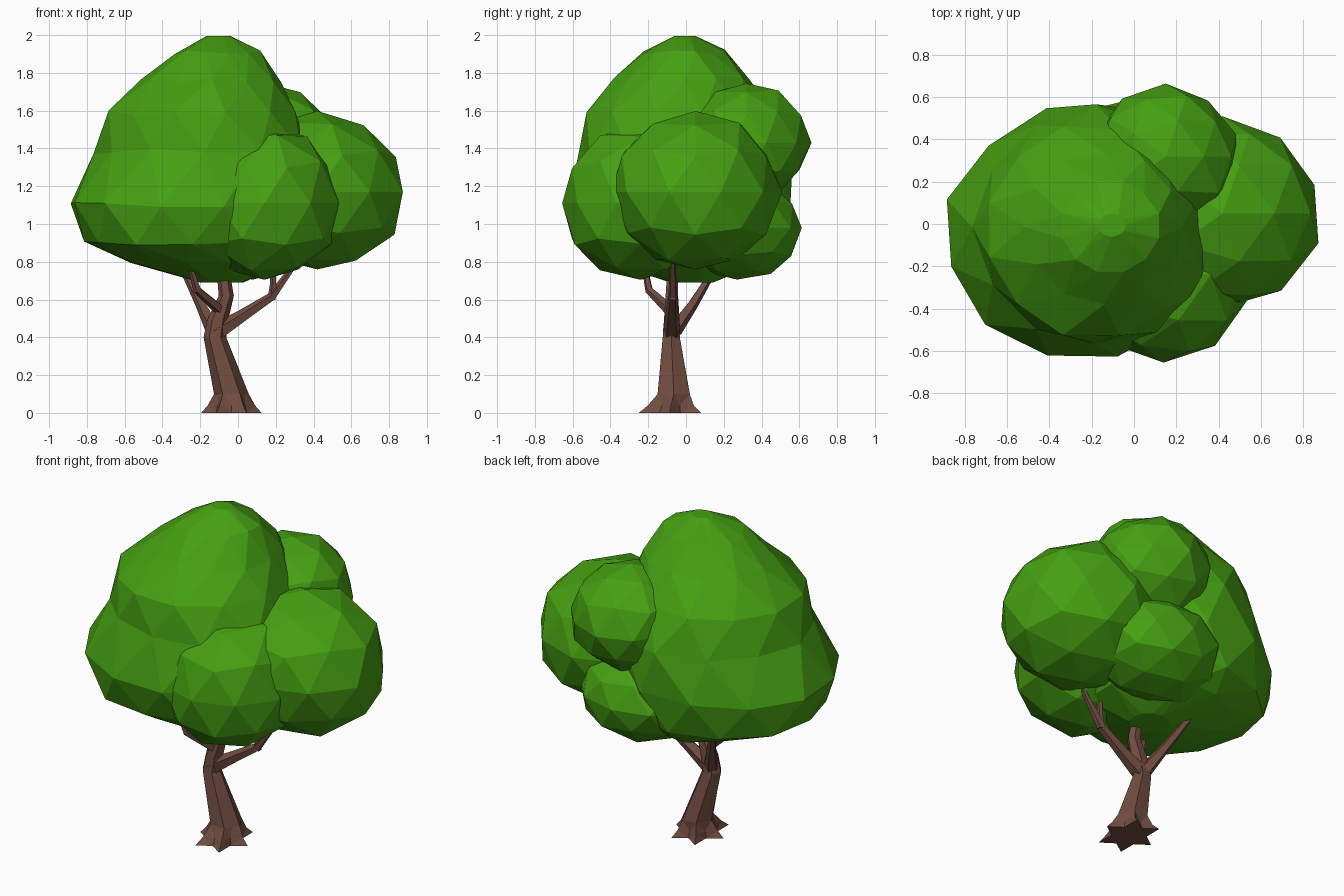
import bpy, bmesh, math, random
from mathutils import Vector

if "Cube" in bpy.data.objects:
    bpy.data.objects.remove(bpy.data.objects["Cube"])

random.seed(4)


def material(name, rgb):
    m = bpy.data.materials.new(name)
    m.diffuse_color = (*rgb, 1)
    m.use_nodes = True
    m.node_tree.nodes["Principled BSDF"].inputs["Base Color"].default_value = m.diffuse_color
    return m


LEAF = material("leaf_green", (0.061, 0.352, 0.006))
BARK = material("bark_brown", (0.165, 0.073, 0.052))


def make_object(name, bm, mat):
    bmesh.ops.recalc_face_normals(bm, faces=bm.faces)
    me = bpy.data.meshes.new(name)
    bm.to_mesh(me)
    bm.free()
    me.materials.append(mat)
    ob = bpy.data.objects.new(name, me)
    bpy.context.collection.objects.link(ob)
    return ob


def loft(name, rings, mat):
    """Skin a list of equal-length point rings, with capped ends."""
    bm = bmesh.new()
    rows = [[bm.verts.new(p) for p in ring] for ring in rings]
    n = len(rows[0])
    for a, b in zip(rows, rows[1:]):
        for i in range(n):
            j = (i + 1) % n
            bm.faces.new((a[i], a[j], b[j], b[i]))
    bm.faces.new(rows[0][::-1])
    bm.faces.new(rows[-1])
    bmesh.ops.recalc_face_normals(bm, faces=bm.faces)
    bmesh.ops.triangulate(bm, faces=bm.faces, quad_method='SHORT_EDGE')
    return make_object(name, bm, mat)


def tube(name, path, sides=5):
    """Tapered branch through (x, y, z, radius) points."""
    pts = [Vector(p[:3]) for p in path]
    rings = []
    for k, p in enumerate(pts):
        d = (pts[min(k + 1, len(pts) - 1)] - pts[max(k - 1, 0)]).normalized()
        side = d.cross(Vector((0, 1, 0))).normalized()
        up = side.cross(d)
        ring = []
        for i in range(sides):
            a = math.tau * i / sides
            ring.append(p + path[k][3] * (side * math.cos(a) + up * math.sin(a)))
        rings.append(ring)
    return loft(name, rings, BARK)


# Trunk: hexagonal column that flares into six star-shaped roots
trunk_rings = []
for z, cx, cy, rx, ry, inner in [
        (0.00, -0.035, -0.085, 0.160, 0.190, 0.58),
        (0.04, -0.035, -0.080, 0.125, 0.140, 0.68),
        (0.10, -0.035, -0.065, 0.092, 0.098, 0.87),
        (0.40, -0.122, -0.078, 0.060, 0.052, 0.87),
        (0.49, -0.108, -0.075, 0.056, 0.048, 0.87),
        (0.62, -0.062, -0.075, 0.040, 0.038, 0.87),
        (0.80, -0.085, -0.070, 0.032, 0.030, 0.87)]:
    ring = []
    for i in range(12):
        a = math.tau * i / 12
        f = inner if i % 2 else 1
        ring.append((cx + rx * f * math.cos(a), cy + ry * f * math.sin(a), z))
    trunk_rings.append(ring)
loft("trunk", trunk_rings, BARK)

# Branches
tube("right_branch", [(-0.12, -0.075, 0.42, 0.05), (0.02, -0.075, 0.51, 0.036),
                      (0.18, -0.07, 0.615, 0.025), (0.34, -0.07, 0.84, 0.012)])
tube("right_twig", [(0.18, -0.07, 0.60, 0.024), (0.187, -0.07, 0.68, 0.018),
                    (0.19, -0.07, 0.82, 0.014)])
tube("back_branch", [(-0.13, -0.06, 0.44, 0.042), (-0.20, 0.04, 0.58, 0.028),
                     (-0.29, 0.15, 0.76, 0.018)])
tube("front_left_branch", [(-0.09, -0.08, 0.54, 0.032), (-0.215, -0.195, 0.65, 0.022),
                           (-0.26, -0.225, 0.80, 0.014)])

# Main crown: stacked ovals given as height, x range, y range
crown_rings = []
for k, (z, x0, x1, y0, y1) in enumerate([
        (0.69, -0.20, 0.03, -0.08, 0.14),
        (0.80, -0.58, 0.25, -0.42, 0.40),
        (0.90, -0.82, 0.34, -0.58, 0.50),
        (1.10, -0.89, 0.40, -0.65, 0.56),
        (1.38, -0.76, 0.40, -0.58, 0.55),
        (1.59, -0.71, 0.31, -0.53, 0.47),
        (1.76, -0.51, 0.23, -0.37, 0.34),
        (1.91, -0.34, 0.12, -0.23, 0.21),
        (1.995, -0.17, -0.04, -0.06, 0.05)]):
    ring = []
    for i in range(12):
        a = math.tau * (i + 0.5 * (k % 2)) / 12
        f = 1 + random.uniform(-0.03, 0.03)
        ring.append(((x0 + x1) / 2 + (x1 - x0) / 2 * f * math.cos(a),
                     (y0 + y1) / 2 + (y1 - y0) / 2 * f * math.sin(a),
                     z + random.uniform(-0.015, 0.015) * (0 < k < 8)))
    crown_rings.append(ring)
crown = loft("leaf_crown", crown_rings, LEAF)


def lobe(name, centre, radii):
    """Low-poly, slightly uneven leaf clump."""
    bm = bmesh.new()
    bmesh.ops.create_icosphere(bm, subdivisions=2, radius=1)
    for v in bm.verts:
        f = 1 + random.uniform(-0.03, 0.03)
        v.co = Vector(c + r * f * q for c, r, q in zip(centre, radii, v.co))
    return make_object(name, bm, LEAF)


# Side clumps, merged into the crown
lobes = [
    lobe("right_lobe", (0.42, 0.05, 1.17), (0.47, 0.45, 0.42)),
    lobe("front_lobe", (0.14, -0.24, 1.11), (0.42, 0.42, 0.41)),
    lobe("back_lobe", (0.15, 0.32, 1.43), (0.35, 0.335, 0.32)),
    lobe("low_back_lobe", (0.08, 0.27, 0.98), (0.38, 0.35, 0.28)),
]
for ob in lobes:
    mod = crown.modifiers.new(ob.name, 'BOOLEAN')
    mod.operation = 'UNION'
    mod.solver = 'EXACT'
    mod.object = ob
bpy.context.view_layer.update()
deps = bpy.context.evaluated_depsgraph_get()
merged = bpy.data.meshes.new_from_object(crown.evaluated_get(deps))
crown.modifiers.clear()
crown.data = merged
for ob in lobes:
    bpy.data.objects.remove(ob, do_unlink=True)
